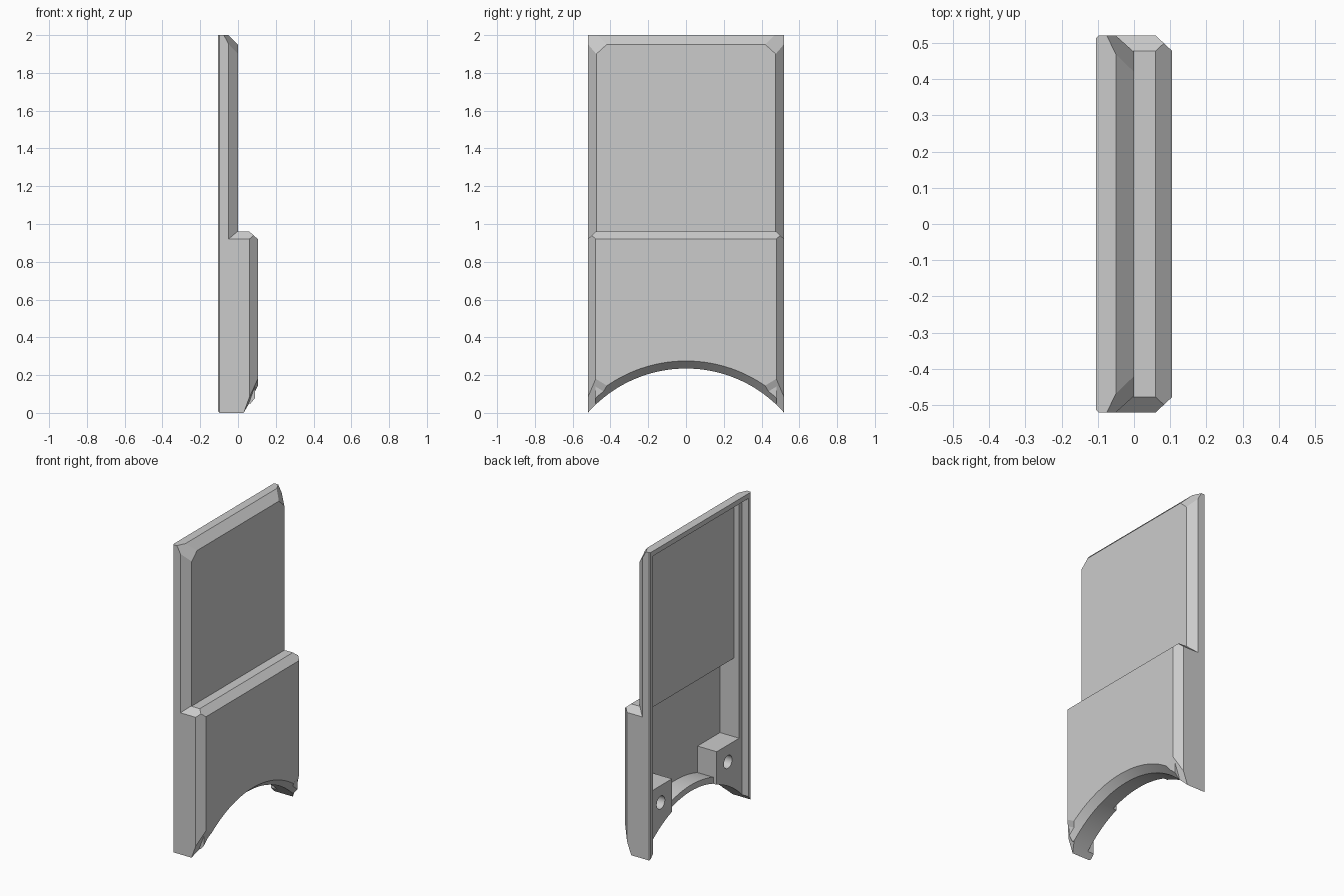
import bpy, bmesh
from math import pi, cos, sin
from mathutils import Vector

if "Cube" in bpy.data.objects:
    bpy.data.objects.remove(bpy.data.objects["Cube"])

grey = bpy.data.materials.new("light grey plastic")
grey.use_nodes = True
colour = (0.6, 0.6, 0.6, 1)
grey.diffuse_color = colour
grey.node_tree.nodes["Principled BSDF"].inputs["Base Color"].default_value = colour

HALF = 0.52      # half width
BACK = -0.105    # open side
ARCH_R, ARCH_Z = 0.693, -0.458


def finish(bm, name):
    bmesh.ops.recalc_face_normals(bm, faces=bm.faces)
    mesh = bpy.data.meshes.new(name)
    bm.to_mesh(mesh)
    bm.free()
    mesh.materials.append(grey)
    ob = bpy.data.objects.new(name, mesh)
    bpy.context.collection.objects.link(ob)
    return ob


def block(name, x, y, z, planes=()):
    """Box between the limits, sliced by planes given as three points each."""
    bm = bmesh.new()
    bmesh.ops.create_cube(bm, size=1)
    for v in bm.verts:
        v.co = [lim[0] if c < 0 else lim[1] for c, lim in zip(v.co, (x, y, z))]
    centre = Vector([sum(lim) / 2 for lim in (x, y, z)])
    for pts in planes:
        a, b, c = map(Vector, pts)
        n = (b - a).cross(c - a).normalized()
        if n.dot(centre - a) > 0:
            n = -n
        geom = bm.verts[:] + bm.edges[:] + bm.faces[:]
        cut = bmesh.ops.bisect_plane(bm, geom=geom, plane_co=a, plane_no=n,
                                     clear_outer=True)["geom_cut"]
        edges = [e for e in cut if isinstance(e, bmesh.types.BMEdge)]
        if edges:
            bmesh.ops.contextual_create(bm, geom=edges)
    return finish(bm, name)


def lathe(name, rings, y, z, segments):
    """Solid turned around an axis along x; rings are (x, radius)."""
    bm = bmesh.new()
    loops = []
    for x, r in rings:
        loops.append([bm.verts.new((x, y + r * sin(2 * pi * i / segments),
                                    z + r * cos(2 * pi * i / segments)))
                      for i in range(segments)])
    for a, b in zip(loops, loops[1:]):
        for i in range(segments):
            j = (i + 1) % segments
            bm.faces.new((a[i], a[j], b[j], b[i]))
    bm.faces.new(loops[0])
    bm.faces.new(loops[-1])
    return finish(bm, name)


def combine(target, tool, operation):
    mod = target.modifiers.new(operation.lower(), "BOOLEAN")
    mod.operation, mod.object, mod.solver = operation, tool, "EXACT"
    bpy.context.view_layer.objects.active = target
    bpy.ops.object.modifier_apply(modifier=mod.name)
    bpy.data.objects.remove(tool)


# Bevel planes for the thin upper panel and thick lower panel
upper_cuts = [((0, 0, 1.95), (0, 1, 1.95), (-0.05, 0, 2))]
lower_cuts = [((0.06, 0, 0.96), (0.06, 1, 0.96), (0.105, 0, 0.92))]
for s in (-1, 1):
    back_edge = ((BACK, s * 0.513, 0), (BACK, s * 0.513, 1), (-0.098, s * HALF, 0))
    upper_cuts += [
        back_edge,
        ((0, s * 0.475, 0), (0, s * 0.475, 1), (-0.05, s * HALF, 0)),
        ((0, s * 0.475, 1.9), (0, s * 0.42, 1.95), (-0.075, s * HALF, 2))]
    lower_cuts += [
        back_edge,
        ((0.105, s * 0.478, 0), (0.105, s * 0.478, 1), (0.06, s * HALF, 0)),
        ((0, s * 0.478, 0.96), (1, s * 0.478, 0.96), (0, s * HALF, 0.92)),
        ((0.105, s * 0.478, 0.18), (0.105, s * 0.42, 0.145), (0.03, s * HALF, 0))]

cover = block("cover_shell", (BACK, 0), (-HALF, HALF), (0.5, 2), upper_cuts)
lower = block("lower_panel", (BACK, 0.105), (-HALF, HALF), (0, 0.96), lower_cuts)
combine(cover, lower, "UNION")

# Hollow inside, leaving a curved wall above the arch
cavity = block("lower_cavity", (-0.2, 0.078), (-0.46, 0.46), (-0.1, 0.92))
combine(cavity, lathe("arch_wall", [(-0.3, 0.733), (0.3, 0.733)], 0, ARCH_Z, 128),
        "DIFFERENCE")
combine(cover, cavity, "DIFFERENCE")
combine(cover, block("upper_cavity", (-0.21, -0.022), (-0.46, 0.46), (0.8, 1.935)),
        "DIFFERENCE")

# Screw bosses in the lower corners
for s in (-1, 1):
    y = sorted((s * 0.23, s * 0.48))
    combine(cover, block("screw_boss", (-0.06, 0.09), y, (0.05, 0.41)), "UNION")

# Stepped rim, cut-back middle of the arch wall, and the arch itself
combine(cover, block("rim_step", (-0.22, -0.06), (-0.49, 0.49), (-0.2, 1.968)),
        "DIFFERENCE")
combine(cover, block("arch_notch", (-0.23, -0.035), (-0.23, 0.23), (-0.2, 0.35)),
        "DIFFERENCE")
arch = lathe("arch", [(-0.3, ARCH_R), (0.06, ARCH_R), (0.15, ARCH_R + 0.08)],
             0, ARCH_Z, 128)
combine(cover, arch, "DIFFERENCE")

# Screw holes
for s in (-1, 1):
    hole = lathe("screw_hole", [(-0.2, 0.042), (0.05, 0.042)], s * 0.345, 0.3, 24)
    combine(cover, hole, "DIFFERENCE")

# Smooth the arch and holes while keeping the bevels crisp
bpy.ops.object.select_all(action="DESELECT")
cover.select_set(True)
bpy.context.view_layer.objects.active = cover
bpy.ops.object.shade_smooth_by_angle(angle=0.35)
